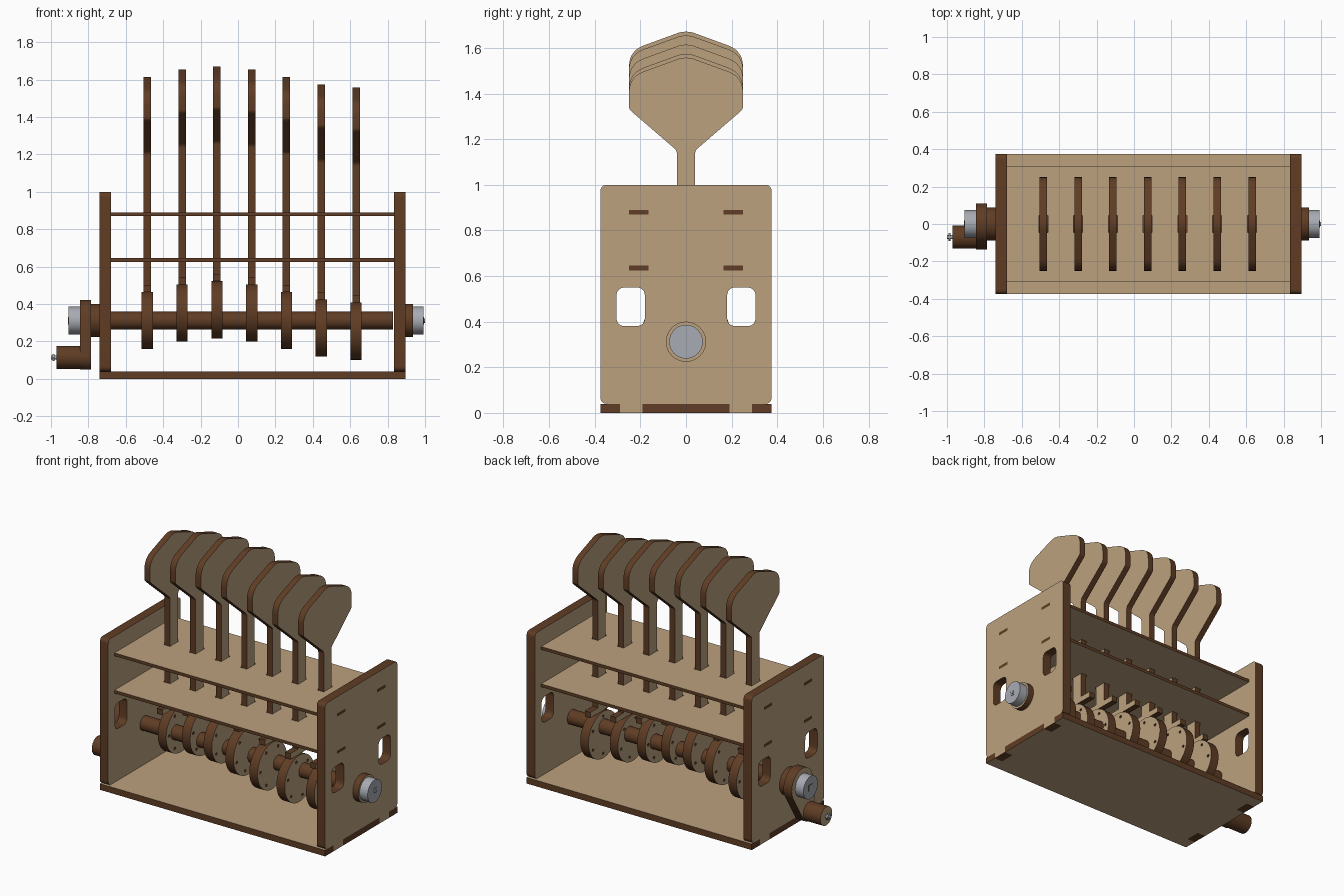
import bpy, bmesh
from math import pi, sin, cos, acos, atan2, hypot, radians
from mathutils import Matrix, Vector

if "Cube" in bpy.data.objects:
    bpy.data.objects.remove(bpy.data.objects["Cube"])


def material(name, rgb):
    m = bpy.data.materials.new(name)
    m.use_nodes = True
    m.diffuse_color = (*rgb, 1)
    bsdf = m.node_tree.nodes["Principled BSDF"]
    bsdf.inputs["Base Color"].default_value = (*rgb, 1)
    bsdf.inputs["Roughness"].default_value = 0.7
    return m


WOOD = material("pale plywood", (0.50, 0.355, 0.21))
EDGE = material("burnt brown edge", (0.115, 0.046, 0.018))
METAL = material("grey cap", (0.39, 0.41, 0.45))

# Plates lie in local xy; ACROSS turns local x, y, z into world y, z, x
ACROSS = Matrix(((0, 0, 1, 0), (1, 0, 0, 0), (0, 1, 0, 0), (0, 0, 0, 1)))
FLAT = Matrix.Identity(4)


def arc(c, r, a0=0, a1=2 * pi, n=40, closed=True):
    steps = n if closed else n - 1
    return [(c[0] + r * cos(a0 + (a1 - a0) * i / steps),
             c[1] + r * sin(a0 + (a1 - a0) * i / steps)) for i in range(n)]


def rect(x0, x1, y0, y1):
    return [(x0, y0), (x1, y0), (x1, y1), (x0, y1)]


def rounded(points, radius, n=7):
    """Round each corner of a polygon; radius is one value or one per corner."""
    out = []
    for i, p in enumerate(points):
        r = radius if isinstance(radius, (int, float)) else radius[i]
        p = Vector(p)
        a = Vector(points[i - 1]) - p
        b = Vector(points[(i + 1) % len(points)]) - p
        if r == 0:
            out.append(tuple(p))
            continue
        half = a.angle(b) / 2
        reach = min(r / abs(sin(half) / cos(half)), a.length / 2.01, b.length / 2.01)
        a, b = p + a.normalized() * reach, p + b.normalized() * reach
        for k in range(n):
            t = k / (n - 1)
            out.append(tuple(a * (1 - t) ** 2 + p * 2 * t * (1 - t) + b * t * t))
    return out


def plate(name, outline, low, high, holes=(), frame=ACROSS, face=WOOD, edge=EDGE):
    """Extrude an outline with holes; broad faces and cut edges differ in colour."""
    bm = bmesh.new()
    for loop in [outline, *holes]:
        vs = [bm.verts.new((x, y, low)) for x, y in loop]
        for i, v in enumerate(vs):
            bm.edges.new((vs[i - 1], v))
    bmesh.ops.triangle_fill(bm, use_beauty=True, use_dissolve=False,
                            edges=bm.edges[:], normal=(0, 0, 1))
    ext = bmesh.ops.extrude_face_region(bm, geom=bm.faces[:], use_keep_orig=True)
    moved = [g for g in ext["geom"] if isinstance(g, bmesh.types.BMVert)]
    bmesh.ops.translate(bm, verts=moved, vec=(0, 0, high - low))
    bmesh.ops.recalc_face_normals(bm, faces=bm.faces[:])
    for f in bm.faces:
        f.material_index = 0 if abs(f.normal.z) > 0.9 else 1
    bm.transform(frame)
    mesh = bpy.data.meshes.new(name)
    bm.to_mesh(mesh)
    bm.free()
    mesh.materials.append(face)
    mesh.materials.append(edge)
    ob = bpy.data.objects.new(name, mesh)
    bpy.context.scene.collection.objects.link(ob)
    bpy.ops.object.select_all(action="DESELECT")
    ob.select_set(True)
    bpy.context.view_layer.objects.active = ob
    bpy.ops.object.shade_smooth_by_angle(angle=radians(30))
    return ob


X0, X1, T, D = -0.74, 0.895, 0.06, 0.375     # box ends, panel thickness, half depth
AXIS = (0, 0.312)                            # shaft centre in y, z
SHELVES = {"lower_shelf": 0.625, "upper_shelf": 0.87}
SHELF_T = 0.02
XS = [-0.485 + 0.186 * k for k in range(7)]

# Side panels with two foot tabs, windows and shelf slots
half = [(0.19, 0.04), (0.19, 0), (0.29, 0), (0.29, 0.04), (D, 0.04), (D, 1)]
outline = half + [(-y, z) for y, z in reversed(half)]
radii = [0, 0, 0, 0, 0.03, 0.03, 0.03, 0.03, 0, 0, 0, 0]
holes = []
for s in (-1, 1):
    holes.append(rounded(rect(*sorted((s * 0.18, s * 0.305)), 0.38, 0.55), 0.04))
    for z in SHELVES.values():
        holes.append(rect(*sorted((s * 0.165, s * 0.25)), z, z + SHELF_T))
for name, x in (("right_panel", X0), ("left_panel", X1 - T)):
    plate(name, rounded(outline, radii), x, x + T, holes)


def tabbed(x0, x1, tabs, depth):
    """Board outline whose two ends step in and out at the given y values."""
    end, out = [], False
    ys = sorted([-t for t in tabs] + list(tabs))
    side = [(0, -depth)]
    for y in ys:
        side += [(int(out), y), (int(not out), y)]
        out = not out
    side.append((0, depth))
    right = [(x1[k], y) for k, y in side]
    left = [(x0[k], y) for k, y in reversed(side)]
    return right + left


# Base board, notched for the panel feet
plate("base_board", tabbed((X0, X0 + T), (X1, X1 - T), (0.19, 0.29), D),
      0, 0.04, frame=FLAT)

# Shelves with end tabs and guide slots for the stems
slots = [rect(x - 0.024, x + 0.024, -0.046, 0.046) for x in XS]
for name, z in SHELVES.items():
    plate(name, tabbed((X0 + T, X0), (X1 - T, X1), (0.165, 0.25), 0.31),
          z, z + SHELF_T, slots, FLAT)

# Shaft and its eccentric cams, each an eighth of a turn on
plate("shaft", arc(AXIS, 0.047), X0 + T, X1 - T - 0.005)
lift = 0.057
paddle = [(0.12, 0.465), (0.12, 0.502), (0.04, 0.502), (0.04, 1.207), (0.235, 1.375),
          (0.25, 1.39), (0.25, 1.53), (0.02, 1.614)]
curve = [0, 0, 0, 0.03, 0.16, 0.16, 0.11, 0.12]
paddle = [(-y, z) for y, z in reversed(paddle)][::-1] + paddle[::-1]
curve = curve + curve[::-1]
for k, x in enumerate(XS):
    dy, dz = lift * cos(k * pi / 4), lift * sin(k * pi / 4)
    centre = (AXIS[0] + dy, AXIS[1] + dz)
    pins = [arc(p, 0.009, n=10) for p in arc(centre, 0.122, k * pi / 4, k * pi / 4 + 2 * pi, n=6)]
    plate(f"cam_{k + 1}", arc(centre, 0.153, n=56), x - 0.03, x + 0.03, pins)
    # Follower: flat foot, straight stem and broad rounded head
    body = [(y, z + dz) for y, z in rounded(paddle, curve)]
    plate(f"follower_{k + 1}", body, x - 0.02, x + 0.02)

# Bushings and metal caps with a square shaft end
plate("left_bushing", arc(AXIS, 0.088), X1, 0.935)
plate("right_bushing", arc(AXIS, 0.088), -0.785, X0)
square = rect(-0.02, 0.02, AXIS[1] - 0.02, AXIS[1] + 0.02)
for side, low, high, tip in (("left", 0.935, 0.993, 0.995), ("right", -0.905, -0.845, -0.909)):
    plate(f"{side}_cap", arc(AXIS, 0.074), low, high, face=METAL, edge=METAL)
    plate(f"{side}_shaft_end", square, *sorted((tip, high if tip > 0 else low)),
          face=METAL, edge=EDGE)
plate("left_shaft_tip", arc(AXIS, 0.012, n=12), 0.995, 1.0, face=METAL, edge=METAL)

# Tapered crank arm, handle and handle pin
grip = (-0.07, 0.115)
r1, r2 = 0.11, 0.066
dy, dz = grip[0] - AXIS[0], grip[1] - AXIS[1]
a, b = atan2(dz, dy), acos((r1 - r2) / hypot(dy, dz))
arm = (arc(AXIS, r1, a + b, a + 2 * pi - b, closed=False)
       + arc(grip, r2, a - b, a + b, n=24, closed=False))
plate("crank_arm", arm, -0.845, -0.785)
plate("crank_handle", arc(grip, 0.061), -0.97, -0.845)
plate("handle_pin", arc(grip, 0.011, n=16), -1.0, -0.97, face=METAL, edge=METAL)
plate("handle_pin_head", arc(grip, 0.021, n=6), -0.992, -0.98, face=METAL, edge=METAL)
